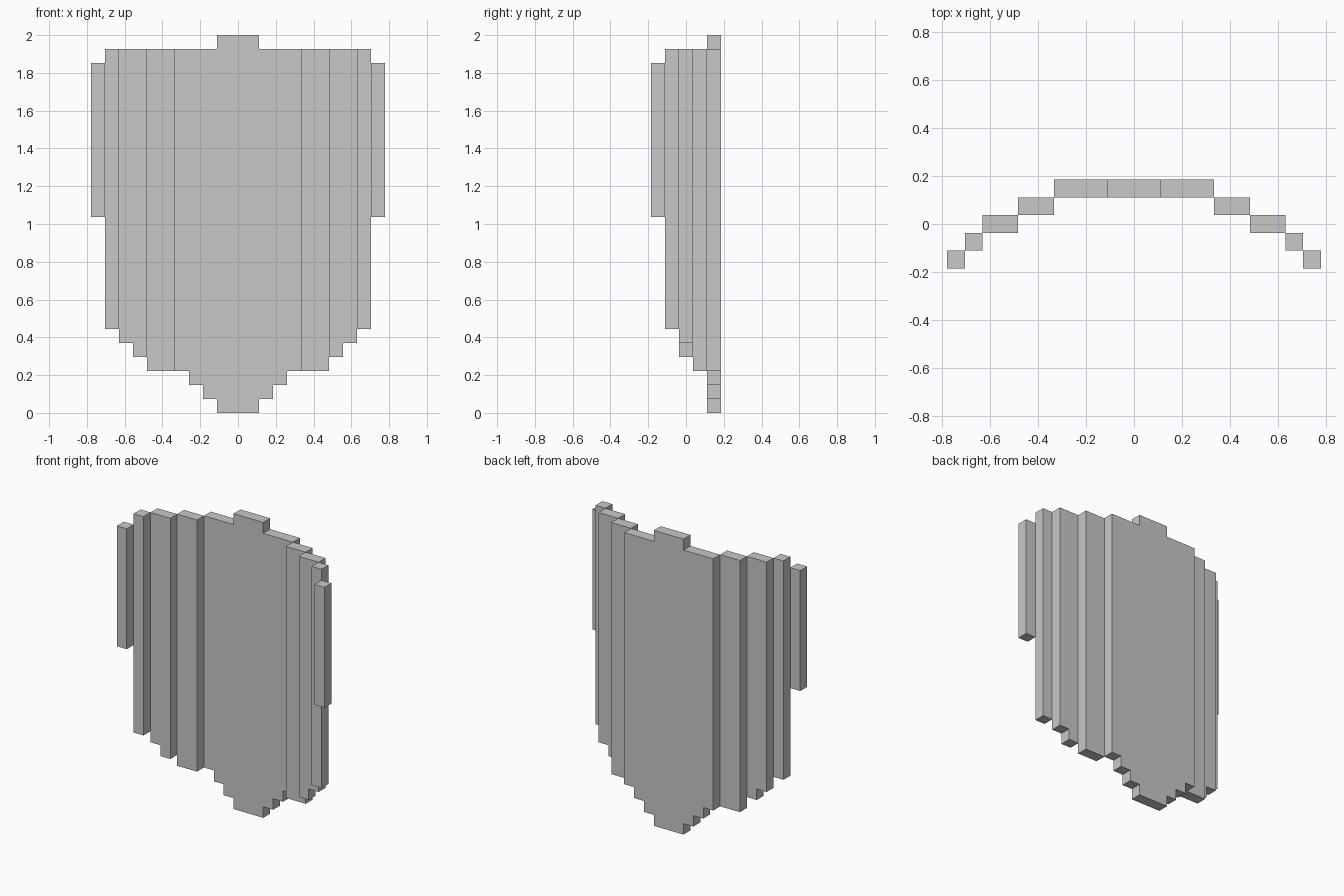
import bpy, bmesh

if "Cube" in bpy.data.objects:
    bpy.data.objects.remove(bpy.data.objects["Cube"])

U = 2 / 27  # one step of the blocky grid

grey = bpy.data.materials.new("light grey")
grey.diffuse_color = (0.578, 0.578, 0.578, 1)
grey.use_nodes = True
grey.node_tree.nodes["Principled BSDF"].inputs["Base Color"].default_value = grey.diffuse_color


def panel(name, columns, y):
    """Extrude a stepped outline; columns are (x0, x1, bottom, top), y is the panel centre, all in steps."""
    outline = [p for x0, x1, b, t in columns for p in ((x0, b), (x1, b))]
    outline += [p for x0, x1, b, t in reversed(columns) for p in ((x1, t), (x0, t))]
    # drop repeated and straight-through points
    outline = [p for i, p in enumerate(outline) if p != outline[i - 1]]
    n = len(outline)
    corners = [p for i, p in enumerate(outline)
               if not any(outline[i - 1][k] == p[k] == outline[(i + 1) % n][k] for k in (0, 1))]
    bm = bmesh.new()
    face = bm.faces.new([bm.verts.new((x * U, (y - 0.5) * U, z * U)) for x, z in corners])
    ext = bmesh.ops.extrude_face_region(bm, geom=[face], use_keep_orig=True)
    bmesh.ops.translate(bm, vec=(0, U, 0),
                        verts=[v for v in ext["geom"] if isinstance(v, bmesh.types.BMVert)])
    bmesh.ops.recalc_face_normals(bm, faces=bm.faces)
    mesh = bpy.data.meshes.new(name)
    bm.to_mesh(mesh)
    bm.free()
    mesh.materials.append(grey)
    ob = bpy.data.objects.new(name, mesh)
    bpy.context.collection.objects.link(ob)


def mirrored(columns):
    return [(-x1, -x0, b, t) for x0, x1, b, t in reversed(columns)]


# Central panel with pointed foot and raised crest
half = [(1.5, 2.5, 1, 26), (2.5, 3.5, 2, 26), (3.5, 4.5, 3, 26)]
panel("centre_panel", mirrored(half) + [(-1.5, 1.5, 0, 27)] + half, 2)

# Side panels stepping forward towards the rims
sides = [
    ("inner_panel", [(4.5, 6.5, 3, 26)], 1),
    ("middle_panel", [(6.5, 7.5, 4, 26), (7.5, 8.5, 5, 26)], 0),
    ("outer_panel", [(8.5, 9.5, 6, 26)], -1),
    ("rim_bar", [(9.5, 10.5, 14, 25)], -2),
]
for name, columns, y in sides:
    panel(name + "_right", columns, y)
    panel(name + "_left", mirrored(columns), y)
